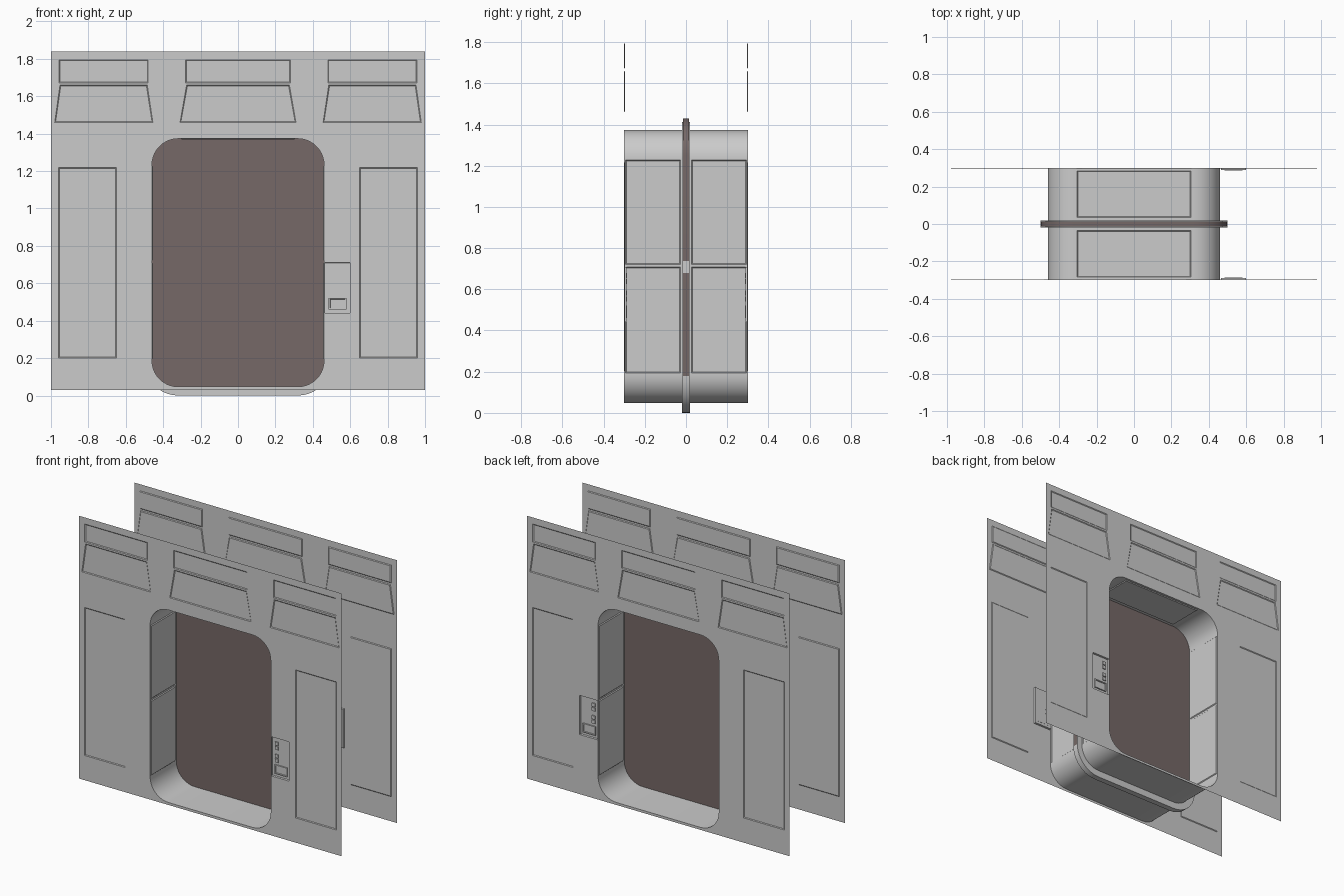
import bpy, bmesh, math
from mathutils import Matrix

if "Cube" in bpy.data.objects:
    bpy.data.objects.remove(bpy.data.objects["Cube"])

WALL_Y, SLOT_Y, DOOR_Y = 0.30, 0.02, 0.014
MID_Z = 0.715


def rounded(hw, z0, z1, r, seg=10, split=False):
    """Counter-clockwise rounded rectangle outline in x,z."""
    pts = []
    for cx, cz, a0 in ((hw - r, z0 + r, -90), (hw - r, z1 - r, 0),
                       (r - hw, z1 - r, 90), (r - hw, z0 + r, 180)):
        for i in range(seg + 1):
            a = math.radians(a0 + 90 * i / seg)
            pts.append((cx + r * math.cos(a), cz + r * math.sin(a)))
        if split and a0 in (-90, 90):
            pts.append((hw if a0 == -90 else -hw, MID_Z))
    return pts


def rect(x0, x1, z0, z1):
    return [(x0, z0), (x1, z0), (x1, z1), (x0, z1)]


def ring(bm, pts, y):
    return [bm.verts.new((x, y, z)) for x, z in pts]


def bridge(bm, a, b, closed=True):
    n = len(a)
    return [bm.faces.new((a[i], a[(i + 1) % n], b[(i + 1) % n], b[i]))
            for i in range(n if closed else n - 1)]


def finish(name, bm, mirror=True, smooth=False, mat=None):
    me = bpy.data.meshes.new(name)
    bm.to_mesh(me)
    bm.free()
    ob = bpy.data.objects.new(name, me)
    bpy.context.collection.objects.link(ob)
    if mirror:
        m = ob.modifiers.new("mirror_front_back", 'MIRROR')
        m.use_axis = (False, True, False)
        m.use_mirror_merge = False
    if mat:
        me.materials.append(mat)
    if smooth:
        bpy.ops.object.select_all(action='DESELECT')
        ob.select_set(True)
        bpy.context.view_layer.objects.active = ob
        bpy.ops.object.shade_smooth_by_angle(angle=math.radians(30))
    return ob


def box(bm, x0, x1, y0, y1, z0, z1):
    m = Matrix.Translation(((x0 + x1) / 2, (y0 + y1) / 2, (z0 + z1) / 2)) @ \
        Matrix.Diagonal((x1 - x0, y1 - y0, z1 - z0, 1))
    return bmesh.ops.create_cube(bm, size=1, matrix=m)['verts']


opening = rounded(0.46, 0.047, 1.373, 0.14, split=True)
outer = rounded(0.50, 0.0, 1.413, 0.18, split=True)

# wall with recessed panels, control recess and door opening
panels = []
for s in (-1, 1):
    panels.append((rect(*sorted((s * 0.65, s * 0.96)), 0.20, 1.22), 0.005, 0.004))
    panels.append((rect(*sorted((s * 0.48, s * 0.958)), 1.672, 1.795), 0.005, 0.004))
    t = [(s * 0.455, 1.46), (s * 0.98, 1.46), (s * 0.952, 1.66), (s * 0.485, 1.66)]
    panels.append((t if s > 0 else t[::-1], 0.005, 0.004))
panels.append((rect(-0.28, 0.28, 1.672, 1.795), 0.005, 0.004))
panels.append(([(-0.31, 1.46), (0.31, 1.46), (0.275, 1.66), (-0.275, 1.66)], 0.005, 0.004))
panels.append((rect(0.464, 0.60, 0.44, 0.71), 0.002, 0.012))

bm = bmesh.new()
loops = [ring(bm, p, -WALL_Y) for p in
         [rect(-1, 1, 0.03, 1.84), opening] + [p[0] for p in panels]]
edges = [bm.edges.new((l[i], l[(i + 1) % len(l)])) for l in loops for i in range(len(l))]
bmesh.ops.triangle_fill(bm, edges=edges, use_beauty=True, normal=(0, -1, 0))
for f in bm.faces:
    f.normal_update()
    if f.normal.y > 0:
        f.normal_flip()
for loop, (pts, inset, depth) in zip(loops[2:], panels):
    cx = sum(p[0] for p in pts) / 4
    cz = sum(p[1] for p in pts) / 4
    hw = max(abs(p[0] - cx) for p in pts)
    hh = max(abs(p[1] - cz) for p in pts)
    inner = ring(bm, [(cx + (x - cx) * (1 - inset / hw), cz + (z - cz) * (1 - inset / hh))
                      for x, z in pts], -WALL_Y + depth)
    bridge(bm, loop, inner)
    bm.faces.new(inner)
finish("wall", bm)

# passage lining with raised side and ceiling panels
bm = bmesh.new()
faces = bridge(bm, ring(bm, opening, -SLOT_Y), ring(bm, opening, -WALL_Y))
bm.normal_update()
if faces[0].normal.z * (faces[0].calc_center_median().z - 0.7) > 0:
    bmesh.ops.reverse_faces(bm, faces=faces)
bm.normal_update()
sides = [f for f in faces if abs(f.normal.x) > 0.999 and f.calc_area() > 0.1]
ceiling = [f for f in faces if f.normal.z < -0.999 and f.calc_area() > 0.1]
for group, margin in ((sides, 0.008), (ceiling, 0.022)):
    bmesh.ops.inset_individual(bm, faces=group, thickness=margin)
    bmesh.ops.inset_individual(bm, faces=group, thickness=0.007, depth=0.005)
finish("passage_lining", bm, smooth=True)

# door track flanges around the slot
bm = bmesh.new()
rows = [ring(bm, p, y) for p, y in ((opening, -DOOR_Y - 0.001), (opening, -SLOT_Y),
                                    (outer, -SLOT_Y), (outer, -DOOR_Y - 0.001))]
for a, b in zip(rows, rows[1:]):
    bridge(bm, a, b)
bmesh.ops.recalc_face_normals(bm, faces=bm.faces)
finish("door_track", bm, smooth=True)

# closed sill under the door
low = sorted([p for p in outer if p[1] < 0.19], key=lambda p: p[0])
bm = bmesh.new()
bridge(bm, ring(bm, low, SLOT_Y), ring(bm, low, -SLOT_Y), closed=False)
bm.normal_update()
bmesh.ops.recalc_face_normals(bm, faces=bm.faces)
finish("door_sill", bm, mirror=False, smooth=True)

# side clips joining the track halves
bm = bmesh.new()
for s in (-1, 1):
    box(bm, *sorted((s * 0.47, s * 0.501)), -SLOT_Y, SLOT_Y, 0.68, 0.738)
finish("track_clips", bm, mirror=False)

# sliding door slab
dark = bpy.data.materials.new("door_dark")
dark.diffuse_color = (0.18, 0.14, 0.135, 1)
dark.use_nodes = True
dark.node_tree.nodes["Principled BSDF"].inputs["Base Color"].default_value = dark.diffuse_color
slab = rounded(0.498, 0.004, 1.43, 0.178)
bm = bmesh.new()
front, back = ring(bm, slab, -DOOR_Y), ring(bm, slab, DOOR_Y)
bridge(bm, front, back)
bm.faces.new(front)
bm.faces.new(back[::-1])
bmesh.ops.recalc_face_normals(bm, faces=bm.faces)
finish("door", bm, mirror=False, smooth=True, mat=dark)

# control buttons and screen inside the control recess
bm = bmesh.new()
for z in (0.668, 0.638, 0.582, 0.552):
    box(bm, 0.487, 0.512, -0.295, -0.287, z - 0.012, z + 0.012)
verts = box(bm, 0.485, 0.58, -0.297, -0.287, 0.46, 0.522)
bm.normal_update()
screen = [f for f in {f for v in verts for f in v.link_faces} if f.normal.y < -0.9]
bmesh.ops.inset_individual(bm, faces=screen, thickness=0.010)
bmesh.ops.inset_individual(bm, faces=screen, thickness=0.002, depth=-0.005)
finish("controls", bm)
